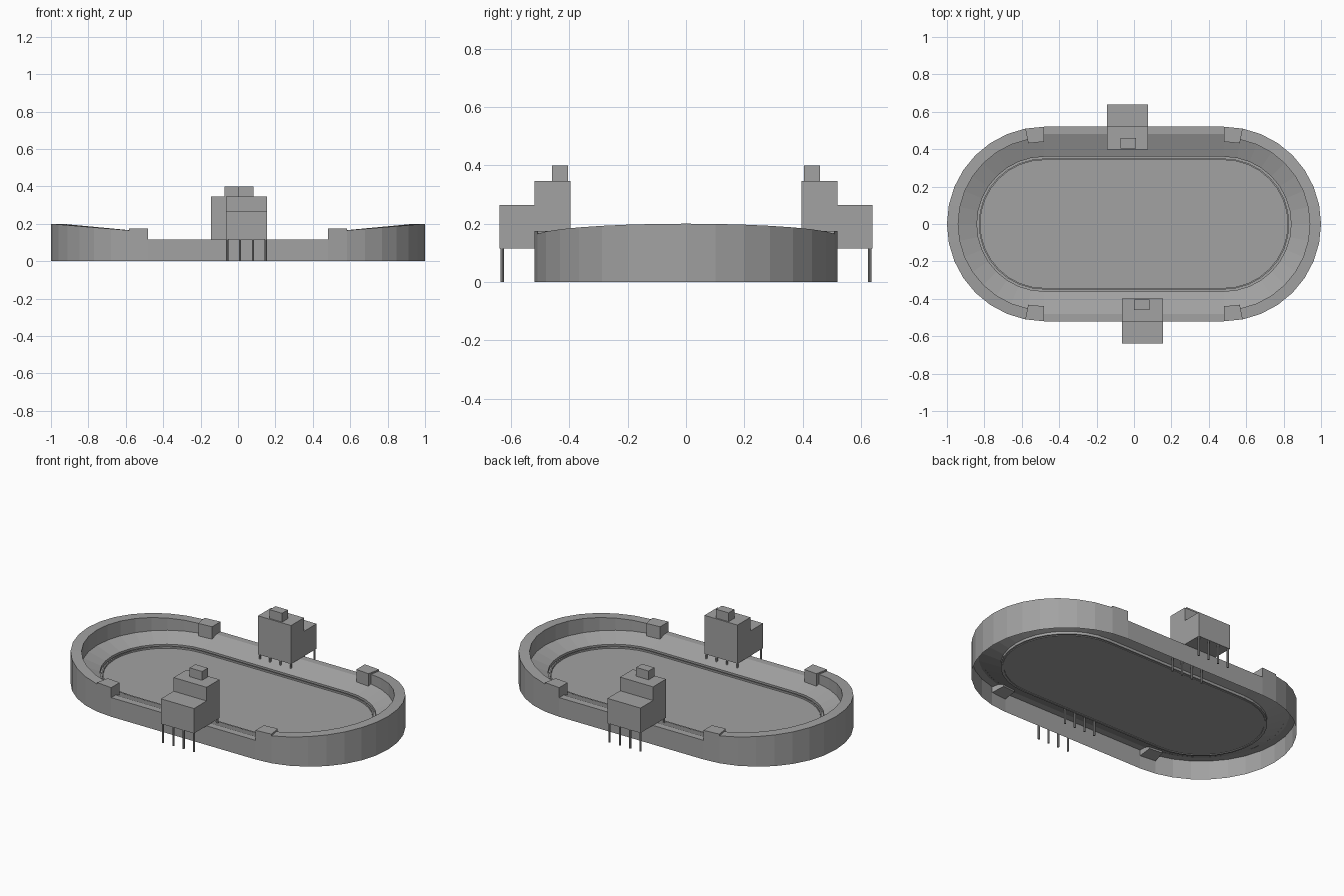
import bpy, bmesh
from math import sin, cos, pi

if "Cube" in bpy.data.objects:
    bpy.data.objects.remove(bpy.data.objects["Cube"], do_unlink=True)

grey = bpy.data.materials.new("concrete_grey")
grey.use_nodes = True
grey.diffuse_color = (0.36, 0.36, 0.36, 1)
grey.node_tree.nodes["Principled BSDF"].inputs["Base Color"].default_value = (0.36, 0.36, 0.36, 1)

HALF = 0.48   # half length of the straight sides
SEG = 16      # sides in each rounded end
R = 0.52      # outer radius of the ends


def end_stations(side):
    """Centre and angle of each step around one rounded end."""
    start = -pi / 2 if side > 0 else pi / 2
    return [(side * HALF, start + pi * k / SEG) for k in range(SEG + 1)]


def finish(name, bm):
    mesh = bpy.data.meshes.new(name)
    bm.to_mesh(mesh)
    bm.free()
    mesh.materials.append(grey)
    obj = bpy.data.objects.new(name, mesh)
    bpy.context.collection.objects.link(obj)
    return obj


def rim_height(station):
    """The end walls rise towards the far ends."""
    x = abs(station[0] + R * cos(station[1]))
    return 0.165 + 0.035 * (x - 0.58) / 0.42


def sweep(name, stations, profile, loop=False, solid=False, fill=False):
    """Sweep a (radius, height) profile along the stations."""
    bm = bmesh.new()
    rows = []
    for st in stations:
        cx, a = st
        rows.append([bm.verts.new((cx + r * cos(a), r * sin(a), rim_height(st) if z == "rim" else z))
                     for r, z in profile])
    count, n = len(rows), len(profile)
    for j in range(count if loop else count - 1):
        p, q = rows[j], rows[(j + 1) % count]
        for i in range(n if solid else n - 1):
            k = (i + 1) % n
            bm.faces.new((p[i], q[i], q[k], p[k]))
    if solid and not loop:
        bm.faces.new(rows[0])
        bm.faces.new(rows[-1][::-1])
    if fill:
        bm.faces.new([row[-1] for row in rows])
    if solid:
        bmesh.ops.recalc_face_normals(bm, faces=bm.faces)
    return finish(name, bm)


def add_box(bm, low, high):
    verts = bmesh.ops.create_cube(bm, size=1)["verts"]
    for v in verts:
        for i in range(3):
            v.co[i] = high[i] if v.co[i] > 0 else low[i]


# Bowl: outer wall, flat ledge, sloping stand, step and playing floor
track = end_stations(1) + end_stations(-1)
sweep("bowl", track,
      [(R, 0), (R, 0.115), (0.48, 0.115), (0.36, 0.07), (0.36, 0.054), (0.345, 0.054)],
      loop=True, fill=True)

# Low board around the floor
sweep("floor_board", track, [(0.35, 0.05), (0.35, 0.064), (0.342, 0.064), (0.342, 0.05)],
      loop=True, solid=True)

# Raised end walls and the corner blocks that finish them
for side, label in ((1, "left"), (-1, "right")):
    stations = end_stations(side)
    sweep(label + "_end_wall", stations[1:-1],
          [(R, 0.115), (R, "rim"), (0.46, "rim"), (0.46, 0.107)])
    for pair, place in ((stations[:2], "first"), (stations[-2:], "second")):
        sweep(f"{label}_{place}_corner_block", pair,
              [(R, 0.08), (R, 0.175), (0.44, 0.175), (0.44, 0.09)], solid=True)


# Stepped stand building on thin posts
def building(label, turned):
    bm = bmesh.new()
    profile = [(-0.64, 0.115), (-0.64, 0.265), (-0.52, 0.265),
               (-0.52, 0.347), (-0.397, 0.347), (-0.397, 0.115)]
    ends = [[bm.verts.new((x, y, z)) for y, z in profile] for x in (-0.065, 0.155)]
    bm.faces.new(ends[0])
    bm.faces.new(ends[1][::-1])
    for i in range(len(profile)):
        k = (i + 1) % len(profile)
        bm.faces.new((ends[0][i], ends[1][i], ends[1][k], ends[0][k]))
    bmesh.ops.recalc_face_normals(bm, faces=bm.faces)
    objs = [finish(label + "_building", bm)]

    bm = bmesh.new()
    add_box(bm, (0, -0.46, 0.347), (0.083, -0.405, 0.4))
    objs.append(finish(label + "_roof_box", bm))

    bm = bmesh.new()
    for y in (-0.63, -0.407):
        for i in range(4):
            made = bmesh.ops.create_cone(bm, cap_ends=True, segments=8, radius1=0.006,
                                         radius2=0.006, depth=0.117)
            bmesh.ops.translate(bm, verts=made["verts"], vec=(-0.058 + 0.069 * i, y, 0.0585))
    objs.append(finish(label + "_posts", bm))

    if turned:
        for obj in objs:
            obj.rotation_euler.z = pi
            obj.location.x = 0.01


building("front", False)
building("back", True)
